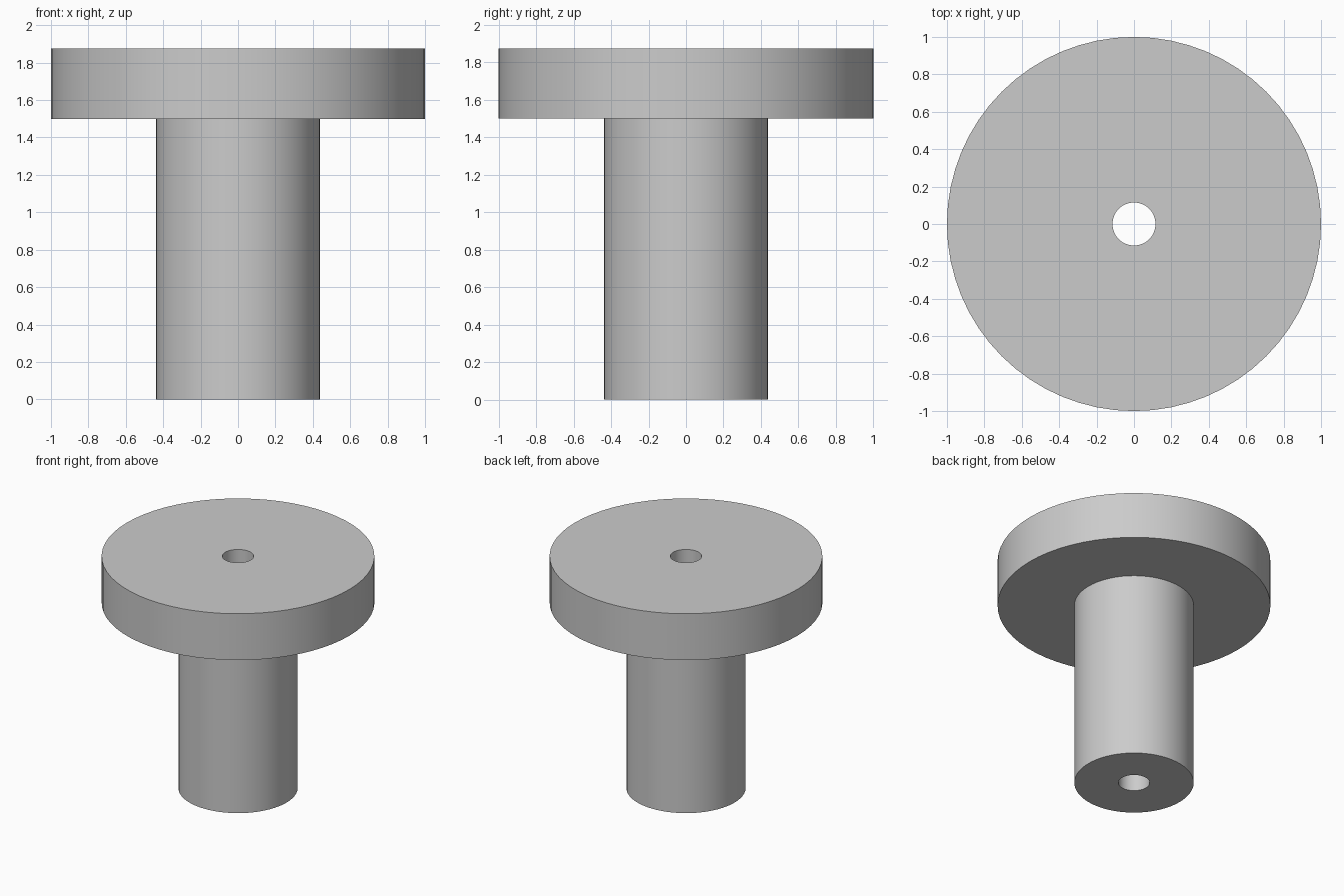
import bpy, bmesh, math
from mathutils import Matrix

cube = bpy.data.objects.get("Cube")
if cube:
    bpy.data.objects.remove(cube, do_unlink=True)

SEGMENTS = 64
BORE, SHAFT, FLANGE = 0.115, 0.4375, 1.0
SHOULDER, TOP = 1.5, 1.875

grey = bpy.data.materials.new("plain grey")
grey.use_nodes = True
grey.diffuse_color = (0.6, 0.6, 0.6, 1)
grey.node_tree.nodes["Principled BSDF"].inputs["Base Color"].default_value = grey.diffuse_color


def lathe(name, profile):
    """Revolve a closed (radius, height) outline about the z axis."""
    bm = bmesh.new()
    rings = []
    for i in range(SEGMENTS):
        turn = Matrix.Rotation(math.tau * i / SEGMENTS, 3, "Z")
        rings.append([bm.verts.new(turn @ Matrix.Diagonal((1, 1, 1)).col[0] * r) for r, z in profile])
        for vert, (r, z) in zip(rings[-1], profile):
            vert.co.z = z
    n = len(profile)
    for i in range(SEGMENTS):
        a, b = rings[i], rings[(i + 1) % SEGMENTS]
        for j in range(n):
            k = (j + 1) % n
            bm.faces.new((a[j], b[j], b[k], a[k]))
    bmesh.ops.recalc_face_normals(bm, faces=bm.faces)
    mesh = bpy.data.meshes.new(name)
    bm.to_mesh(mesh)
    bm.free()
    mesh.materials.append(grey)
    obj = bpy.data.objects.new(name, mesh)
    bpy.context.collection.objects.link(obj)
    return obj


# Flanged shaft with a straight bore right through
bushing = lathe("flanged_bushing", [
    (BORE, 0), (SHAFT, 0), (SHAFT, SHOULDER),
    (FLANGE, SHOULDER), (FLANGE, TOP), (BORE, TOP),
])
bpy.ops.object.select_all(action="DESELECT")
bushing.select_set(True)
bpy.context.view_layer.objects.active = bushing
bpy.ops.object.shade_smooth_by_angle(angle=math.radians(30))
